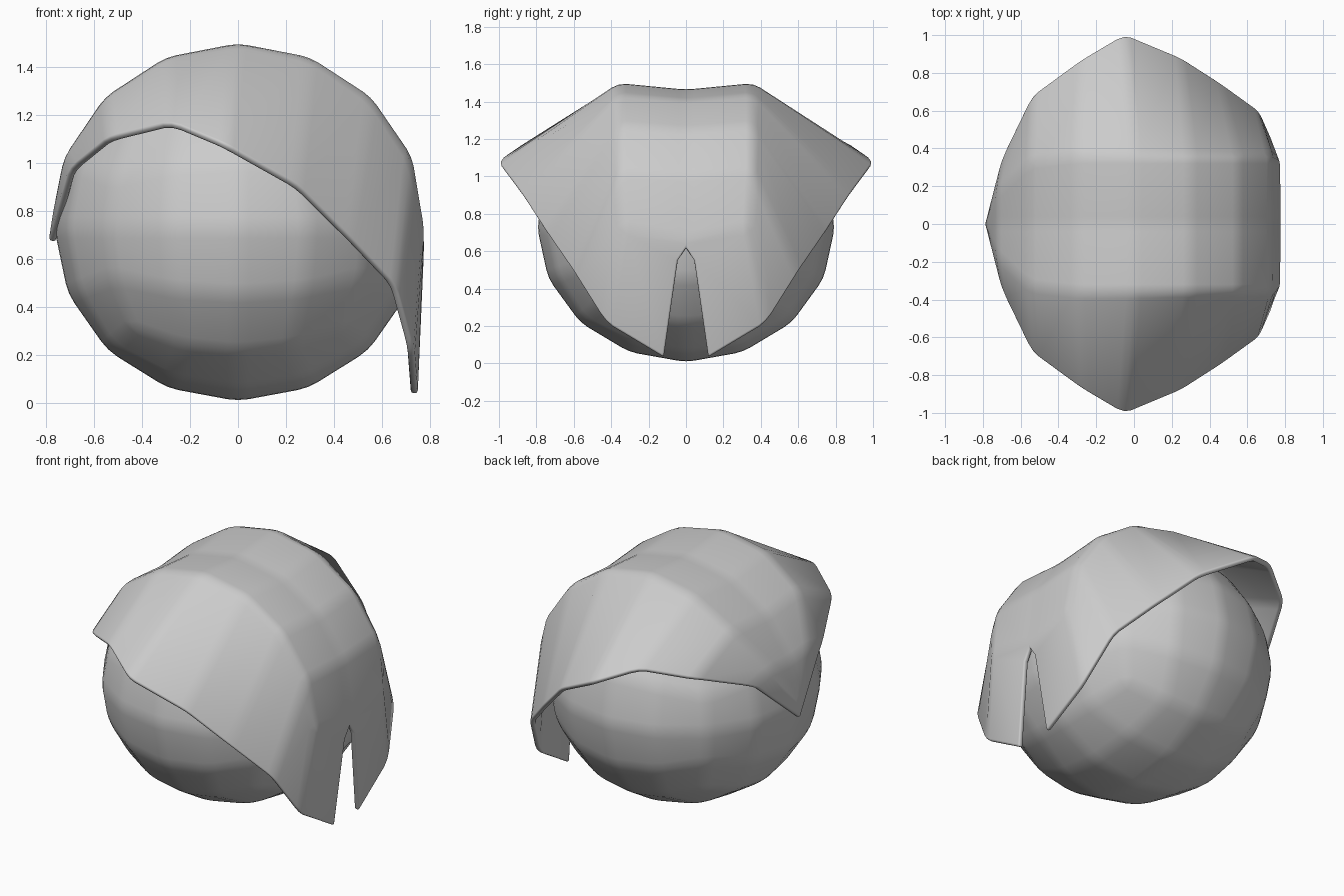
import bpy, bmesh, math

if "Cube" in bpy.data.objects:
    bpy.data.objects.remove(bpy.data.objects["Cube"])

grey = bpy.data.materials.new("plain grey")
grey.diffuse_color = (0.6, 0.6, 0.6, 1)
grey.use_nodes = True
grey.node_tree.nodes["Principled BSDF"].inputs["Base Color"].default_value = grey.diffuse_color


def add_object(name, bm):
    mesh = bpy.data.meshes.new(name)
    bm.to_mesh(mesh)
    bm.free()
    mesh.shade_smooth()
    mesh.materials.append(grey)
    ob = bpy.data.objects.new(name, mesh)
    bpy.context.collection.objects.link(ob)
    return ob


def bevel(ob, name, width, angle=None):
    m = ob.modifiers.new(name, 'BEVEL')
    m.width = width
    m.segments = 2
    m.limit_method = 'NONE' if angle is None else 'ANGLE'
    if angle is not None:
        m.angle_limit = math.radians(angle)


# Round head: a cube with 4 x 4 patches per side, rounded to a ball
bm = bmesh.new()
bmesh.ops.create_cube(bm, size=2)
bmesh.ops.subdivide_edges(bm, edges=bm.edges[:], cuts=3, use_grid_fill=True)
for v in bm.verts:
    for k in range(3):
        v.co[k] = math.tan(v.co[k] * math.pi / 4)
    v.co.normalize()
    v.co = (v.co.x * 0.772, v.co.y * 0.802, 0.73 + v.co.z * 0.728)
head = add_object("head", bm)
bevel(head, "soft_facets", 0.045)

# Hair shell: free edge running from the left side, over the brow, to the right tip
edge = [(-0.70, 0.35, 0.98), (-0.54, 0.68, 1.11), (-0.28, 0.87, 1.175),
        (-0.05, 1.005, 1.08), (0.25, 0.88, 0.91), (0.46, 0.745, 0.70),
        (0.66, 0.60, 0.49), (0.735, 0.43, 0.22)]
mid_y = [0.17, 0.33, 0.36, 0.36, 0.36, 0.36, 0.36, 0.34]

bm = bmesh.new()
start = bm.verts.new((-0.782, 0, 0.75))
rows = []
for i, (ex, ey, ez) in enumerate(edge):
    a = math.radians(22.5 * (i + 1))
    c, s = -math.cos(a), math.sin(a)
    middle = (0.785 * c, 0, 0.728 + 0.74 * s)
    ridge = (0.785 * c, mid_y[i], 0.735 + 0.768 * s)
    if i == 7:
        middle = (0.777, 0, 0.66)      # top of the slot
        ridge = (0.777, mid_y[i], 0.73)
    row = [(ex, -ey, ez), (ridge[0], -ridge[1], ridge[2]), middle, ridge, (ex, ey, ez)]
    rows.append([bm.verts.new(p) for p in row])
for j in range(4):
    bm.faces.new((start, rows[0][j], rows[0][j + 1]))
    for r, q in zip(rows, rows[1:]):
        bm.faces.new((r[j], q[j], q[j + 1], r[j + 1]))

# Two side tips with the slot between them
last = rows[-1]
front = [bm.verts.new((0.75, -0.12, 0.035)), bm.verts.new((0.772, -0.045, 0.55))]
back = [bm.verts.new((0.772, 0.045, 0.55)), bm.verts.new((0.75, 0.12, 0.035))]
bm.faces.new((last[0], front[0], front[1], last[2], last[1]))
bm.faces.new((last[2], back[0], back[1], last[4], last[3]))
hair = add_object("hair_shell", bm)

bevel(hair, "soft_folds", 0.04)
solid = hair.modifiers.new("thickness", 'SOLIDIFY')
solid.thickness = 0.03
solid.offset = -1
bevel(hair, "soft_rim", 0.01, 55)
